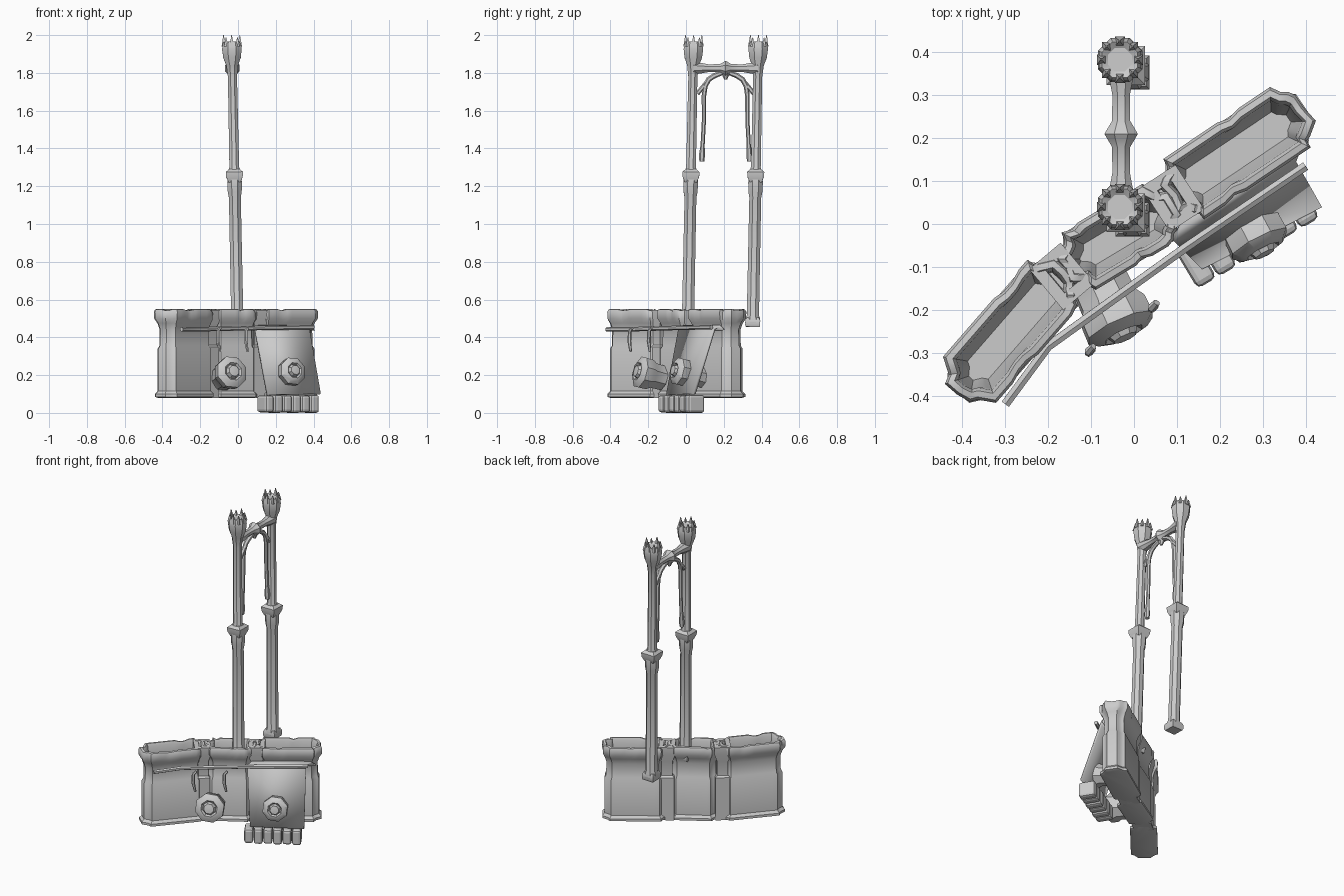
import bpy, bmesh, math, random
from math import sin, cos, pi, radians
from mathutils import Vector as V

if "Cube" in bpy.data.objects:
    bpy.data.objects.remove(bpy.data.objects["Cube"])

random.seed(4)


def finish(name, verts, faces, angle=35):
    me = bpy.data.meshes.new(name)
    me.from_pydata([tuple(v) for v in verts], [], faces)
    bm = bmesh.new()
    bm.from_mesh(me)
    bmesh.ops.recalc_face_normals(bm, faces=bm.faces)
    bm.to_mesh(me)
    bm.free()
    ob = bpy.data.objects.new(name, me)
    bpy.context.collection.objects.link(ob)
    bpy.ops.object.select_all(action='DESELECT')
    ob.select_set(True)
    bpy.context.view_layer.objects.active = ob
    bpy.ops.object.shade_smooth_by_angle(angle=radians(angle))
    return ob


def loft(name, rings, angle=35):
    n = len(rings[0])
    verts = [p for r in rings for p in r]
    faces = [(k * n + i, k * n + (i + 1) % n, (k + 1) * n + (i + 1) % n, (k + 1) * n + i)
             for k in range(len(rings) - 1) for i in range(n)]
    faces += [tuple(range(n)), tuple(range(len(verts) - n, len(verts)))]
    return finish(name, verts, faces, angle)


def tube(name, pts, radii, sides=8, angle=35):
    pts = [V(p) for p in pts]
    main = (pts[-1] - pts[0]).normalized()
    ref = V((1, 0, 0)) if abs(main.x) < 0.8 else V((0, 0, 1))
    rings = []
    for i, p in enumerate(pts):
        t = pts[min(i + 1, len(pts) - 1)] - pts[max(i - 1, 0)]
        t = t.normalized() if t.length > 1e-6 else main
        if t.dot(main) < 0:
            t = main
        a = (ref - t * ref.dot(t)).normalized()
        b = t.cross(a)
        rings.append([p + (a * cos(w) + b * sin(w)) * radii[i]
                      for w in [(j + .5) * 2 * pi / sides for j in range(sides)]])
    return loft(name, rings, angle)


def along(a, b, dists):
    a, b = V(a), V(b)
    d = (b - a).normalized()
    return [a + d * s for s in dists]


# wall bays: centre, angle, half length, half width at the rim
BAYS = {"right_bay": (0.24, 0.165, 34, .195, .085),
        "middle_bay": (-0.035, -0.03, 31, .155, .078),
        "left_bay": (-0.285, -0.25, 49, .195, .082)}
# inset from rim outline, height
PROFILE = [(.018, .08), (.004, .085), (.004, .1), (.017, .115), (.017, .34), (.025, .355),
           (.027, .44), (.016, .475), (.001, .5), (0, .535), (.006, .548), (.02, .55),
           (.027, .535), (.03, .5), (.05, .38)]


def outline(hl, hw, c):
    cor = [(-hl + c, -hw), (hl - c, -hw), (hl - c * .7, -hw + c * .5), (hl, -hw + c), (hl, hw - c),
           (hl - c * .7, hw - c * .5), (hl - c, hw), (-hl + c, hw), (-hl + c * .7, hw - c * .5),
           (-hl, hw - c), (-hl, -hw + c), (-hl + c * .7, -hw + c * .5)]
    out = []
    for i, p in enumerate(cor):
        q = cor[(i + 1) % 12]
        n = 10 if i in (0, 6) else 2
        out += [(p[0] + (q[0] - p[0]) * k / n, p[1] + (q[1] - p[1]) * k / n) for k in range(n)]
    return out


for name, (cx, cy, ang, hl, hw) in BAYS.items():
    a = radians(ang)
    rings = []
    count = len(outline(hl, hw, .045))
    chip = [random.choice((0, 0, .007)) for _ in range(count)]
    for d, z in PROFILE:
        rough = .495 < z and d < .028
        ring = []
        for i, (x, y) in enumerate(outline(hl - d, hw - d, .045 - d * .4)):
            s = 1 - (chip[i] / hw if rough else 0)
            x, y = x * (1 - (1 - s) * .4), y * s
            ring.append((cx + x * cos(a) - y * sin(a), cy + x * sin(a) + y * cos(a),
                         z - (chip[i] if rough else 0)))
        rings.append(ring)
    loft(name, rings)

# posts that join the bays
for name, x, y, ang in (("right_joint", .09, .06, 33), ("left_joint", -.168, -.122, 40)):
    a = radians(ang)
    rings = []
    for d, z in ((0, .08), (0, .35), (.01, .36), (.01, .45), (-.006, .5), (-.006, .545),
                 (.022, .545), (.024, .5)):
        h, w = .042 - d, .056 - d
        rings.append([(x + u * cos(a) - v * sin(a), y + u * sin(a) + v * cos(a), z)
                      for u, v in ((-h, -w), (h, -w), (h, w), (-h, w))])
    loft(name, rings)


# twin masts
def axis(z, dy):
    t = (z - .46) / 1.5
    return V((-.003 - .03 * t, .01 + .03 * t + dy, z))


for name, dy in (("front_mast", 0), ("back_mast", .343)):
    prof = [(.46, .036), (.475, .043), (.5, .042), (.515, .035), (1.14, .034), (1.17, .04),
            (1.22, .042), (1.28, .036), (1.3, .028), (1.78, .026), (1.84, .034), (1.88, .05),
            (1.925, .056), (1.95, .053), (1.965, .045), (1.955, .03)]
    tube(name, [axis(z, dy) for z, r in prof], [r for z, r in prof], 8)
    coll = [(1.22, .045), (1.25, .062), (1.275, .064), (1.29, .04)]
    tube(name + "_collar", [axis(z, dy) for z, r in coll], [r for z, r in coll], 4)
    base = [(.455, .05), (.465, .056), (.49, .056), (.505, .045)]
    tube(name + "_foot", [axis(z, dy) for z, r in base], [r for z, r in base], 4)
    for k in range(8):
        w = k * pi / 4
        c = axis(1.94, dy) + V((cos(w), sin(w), 0)) * .042
        tip = axis(2.0 - .012 * (k % 2), dy) + V((cos(w), sin(w), 0)) * .043
        tube(name + "_crown_spike", [c, tip], [.017, .002], 4)

# cross beam with knot
ys = [(.04, .036), (.08, .03), (.12, .022), (.18, .023), (.2, .036), (.21, .042), (.22, .036),
      (.24, .023), (.3, .022), (.34, .03), (.38, .036)]
tube("cross_beam", [(-.03, y, 1.825) for y, r in ys], [r for y, r in ys], 8)
tube("beam_pendant", [(-.03, .21, 1.82), (-.03, .21, 1.765)], [.032, .008], 6)

# curved braces below the beam
for name, s in (("front_brace", -1), ("back_brace", 1)):
    pts = [(.02, 1.8), (.06, 1.785), (.09, 1.765), (.108, 1.73), (.115, 1.68), (.115, 1.55),
           (.122, 1.42), (.126, 1.36), (.126, 1.33)]
    tube(name, [(-.029, .21 + s * o, z) for o, z in pts],
         [.012, .014, .014, .013, .012, .011, .011, .016, .013], 6)
    tube(name + "_strut", [(-.029, .21 + s * .15, 1.69), (-.029, .21 + s * .1, 1.75)], [.012, .012], 6)

# bent hanging rail
tube("hanging_rail", [(-.3, -.42, .442), (-.2, -.285, .443), (.12, -.055, .45), (.4, .135, .454)],
     [.012] * 4, 6)

# loose thin hooks
for x, y in ((-.1, -.297), (.047, -.195)):
    tube("hook", [(x + .006, y + .012, .45), (x - .006, y, .435), (x - .006, y - .003, .38),
                  (x + .004, y + .004, .325)], [.008, .01, .01, .007], 6)

# sloping hanging panel
L = [V((.125, .015, .44)), V((.105, -.01, .46)), V((.09, -.035, .445)), V((.155, -.1, .095))]
R = [V((.405, .2, .44)), V((.385, .175, .46)), V((.375, .15, .445)), V((.435, .045, .1))]
ob = finish("hanging_panel", L + R, [(i, i + 1, i + 5, i + 4) for i in range(3)])
mod = ob.modifiers.new("thickness", 'SOLIDIFY')
mod.thickness = .014
mod.offset = 0

# fringe blocks under the panel
for i in range(6):
    t = i / 5
    bpy.ops.mesh.primitive_cube_add(size=1, location=(.145 + .24 * t, -.095 + .14 * t, .048),
                                    rotation=(0, 0, radians(31)))
    ob = bpy.context.object
    ob.name = "fringe_block"
    ob.scale = (.052, .1, .09 + .006 * (i % 2))
    bpy.ops.object.transform_apply(location=False, rotation=False, scale=True)
    b = ob.modifiers.new("bevel", 'BEVEL')
    b.width = .014
    b.segments = 2

# faceted barrels on the front
for name, a, b, s in (("middle_barrel", (-.085, -.125, .185), (-.025, -.255, .22), 1.0),
                      ("right_barrel", (.225, .085, .19), (.3, -.06, .225), .86)):
    n = (V(b) - V(a)).length
    tube(name, along(a, b, [0, n * .45, n * .6, n * .9, n, n + .004, n - .008, n + .012, n + .014]),
         [r * s for r in (.07, .072, .086, .088, .066, .05, .04, .03, .012)], 8, 30)
